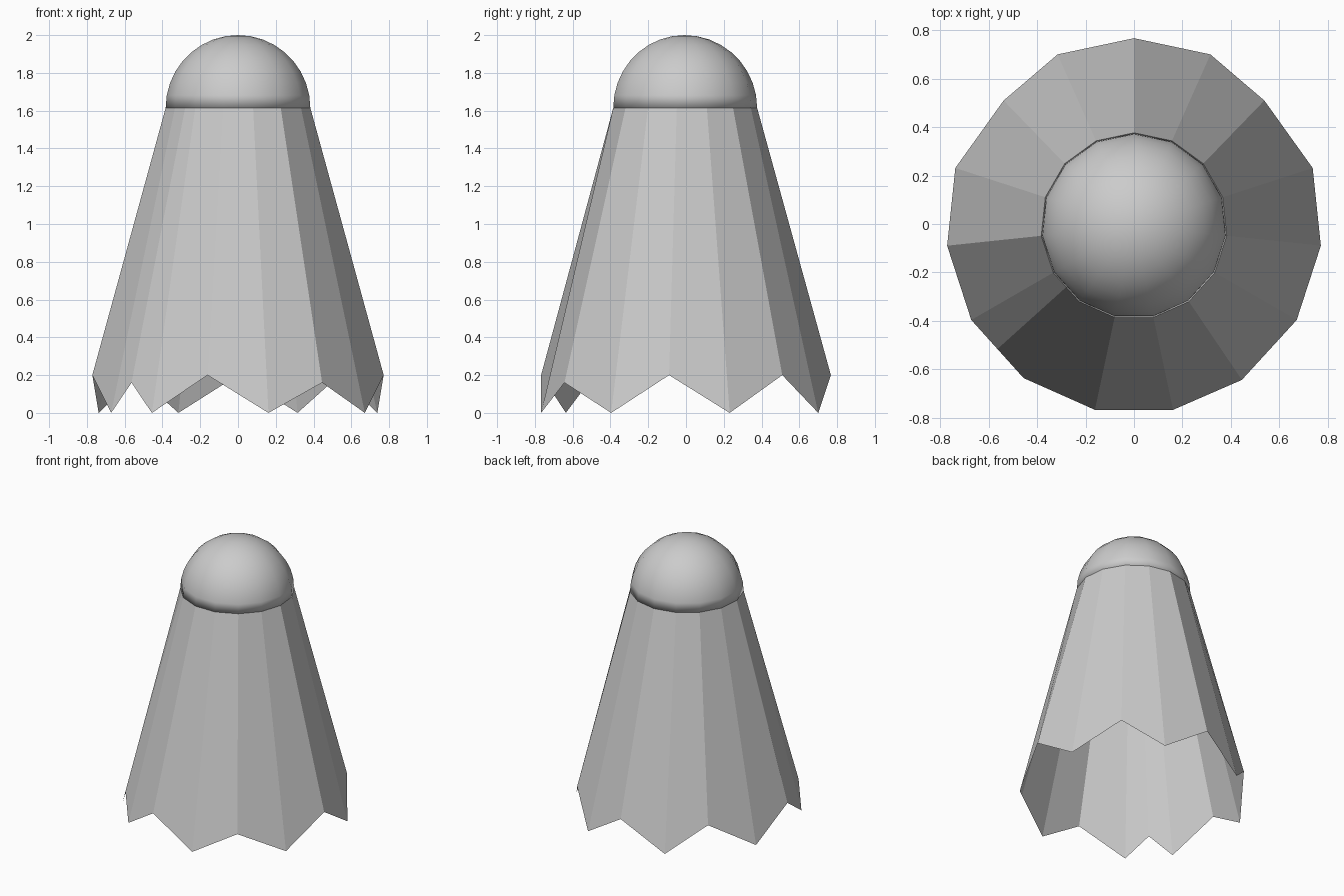
import bpy, bmesh
from math import sin, cos, radians

if "Cube" in bpy.data.objects:
    bpy.data.objects.remove(bpy.data.objects["Cube"])

CY = -0.0085      # the 15-gon is off-centre so that its bounds are centred
STEP = 360 / 15
Z_NECK, R_NECK = 1.615, 0.385


def ring_point(k, r, z):
    """Point k of the 15-gon, counted clockwise from the back."""
    a = radians(90 - STEP * k)
    return (r * cos(a), r * sin(a) + CY, z)


def finish(bm, name, smooth):
    bmesh.ops.recalc_face_normals(bm, faces=bm.faces)
    for f in bm.faces:
        f.smooth = smooth
    me = bpy.data.meshes.new(name)
    bm.to_mesh(me)
    bm.free()
    ob = bpy.data.objects.new(name, me)
    bpy.context.collection.objects.link(ob)
    return ob


# Open flared skirt with a zigzag hem; one extra fold splits a panel in two
R = 0.7755
MID = cos(radians(STEP / 2))
hem = [(k, R, 0.0 if k % 2 else 0.2) for k in range(10)]
hem[2] = (1.92, 0.747, 0.2)
hem[6] = (6.04, R, 0.16)
hem += [(9.5, R * MID, 0.16), (10, R, 0), (11, R, 0.2),
        (12, R, 0), (13.08, 0.747, 0.2), (14, R, 0)]
bm = bmesh.new()
low = [bm.verts.new(ring_point(k, r, z)) for k, r, z in hem]
top = []
for k, r, z in hem:
    kk = round(k * 2) / 2
    top.append(bm.verts.new(ring_point(kk, R_NECK * (MID if kk % 1 else 1), Z_NECK)))
n = len(hem)
for i in range(n):
    j = (i + 1) % n
    bm.faces.new((low[i], top[i], top[j], low[j]))
# outward normals: the skirt is wound clockwise seen from above
finish(bm, "skirt", False)

# Half-sphere head with a closed underside
bm = bmesh.new()
rings = [[bm.verts.new(ring_point(k, R_NECK * cos(radians(e)),
                                  Z_NECK + R_NECK * sin(radians(e))))
          for k in range(15)] for e in range(0, 90, 10)]
pole = bm.verts.new((0, CY, Z_NECK + R_NECK))
for a, b in zip(rings, rings[1:]):
    for i in range(15):
        j = (i + 1) % 15
        bm.faces.new((a[i], b[i], b[j], a[j]))
for i in range(15):
    bm.faces.new((rings[-1][i], pole, rings[-1][(i + 1) % 15]))
bm.faces.new(rings[0])
finish(bm, "head", True)
